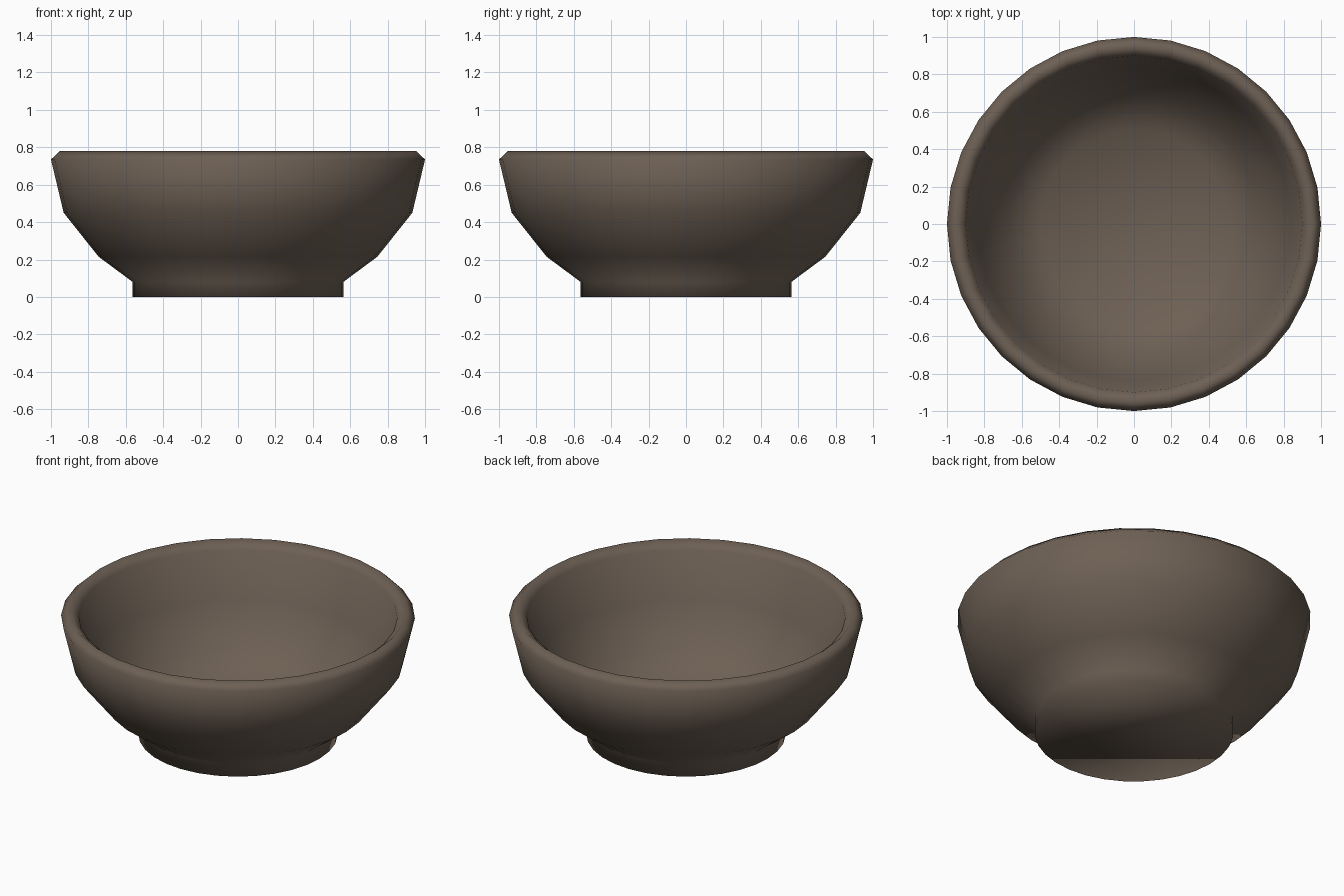
import bpy, bmesh, math

if "Cube" in bpy.data.objects:
    bpy.data.objects.remove(bpy.data.objects["Cube"])

SIDES = 32
# Outer half cross-section (radius, height): foot, wall, outer rim edge
OUTER = [(0.563, 0.00), (0.563, 0.08), (0.745, 0.215), (0.932, 0.45), (1.00, 0.735)]
# Rim peak, then the inner wall as the outer wall at nine tenths radius
RIM = [(0.953, 0.78)]
INNER = [(r * 0.9, z) for r, z in reversed(OUTER[1:])]
PROFILE = OUTER + RIM + INNER

# Bowl: rings of vertices joined into a lathe
bm = bmesh.new()
rings = []
for r, z in PROFILE:
    rings.append([bm.verts.new((r * math.cos(2 * math.pi * i / SIDES),
                                r * math.sin(2 * math.pi * i / SIDES), z))
                  for i in range(SIDES)])
for a, b in zip(rings, rings[1:]):
    for i in range(SIDES):
        j = (i + 1) % SIDES
        bm.faces.new((a[i], a[j], b[j], b[i]))

# Underside and inner floor
bm.faces.new(rings[0][::-1])
bm.faces.new(rings[-1])
bmesh.ops.recalc_face_normals(bm, faces=bm.faces)
for f in bm.faces:
    f.smooth = True

mesh = bpy.data.meshes.new("bowl")
bm.to_mesh(mesh)
bm.free()
bowl = bpy.data.objects.new("bowl", mesh)
bpy.context.collection.objects.link(bowl)

# Dark brown wood
wood = bpy.data.materials.new("dark_wood")
wood.diffuse_color = (0.155, 0.118, 0.09, 1)
wood.use_nodes = True
wood.node_tree.nodes["Principled BSDF"].inputs["Base Color"].default_value = wood.diffuse_color
mesh.materials.append(wood)
